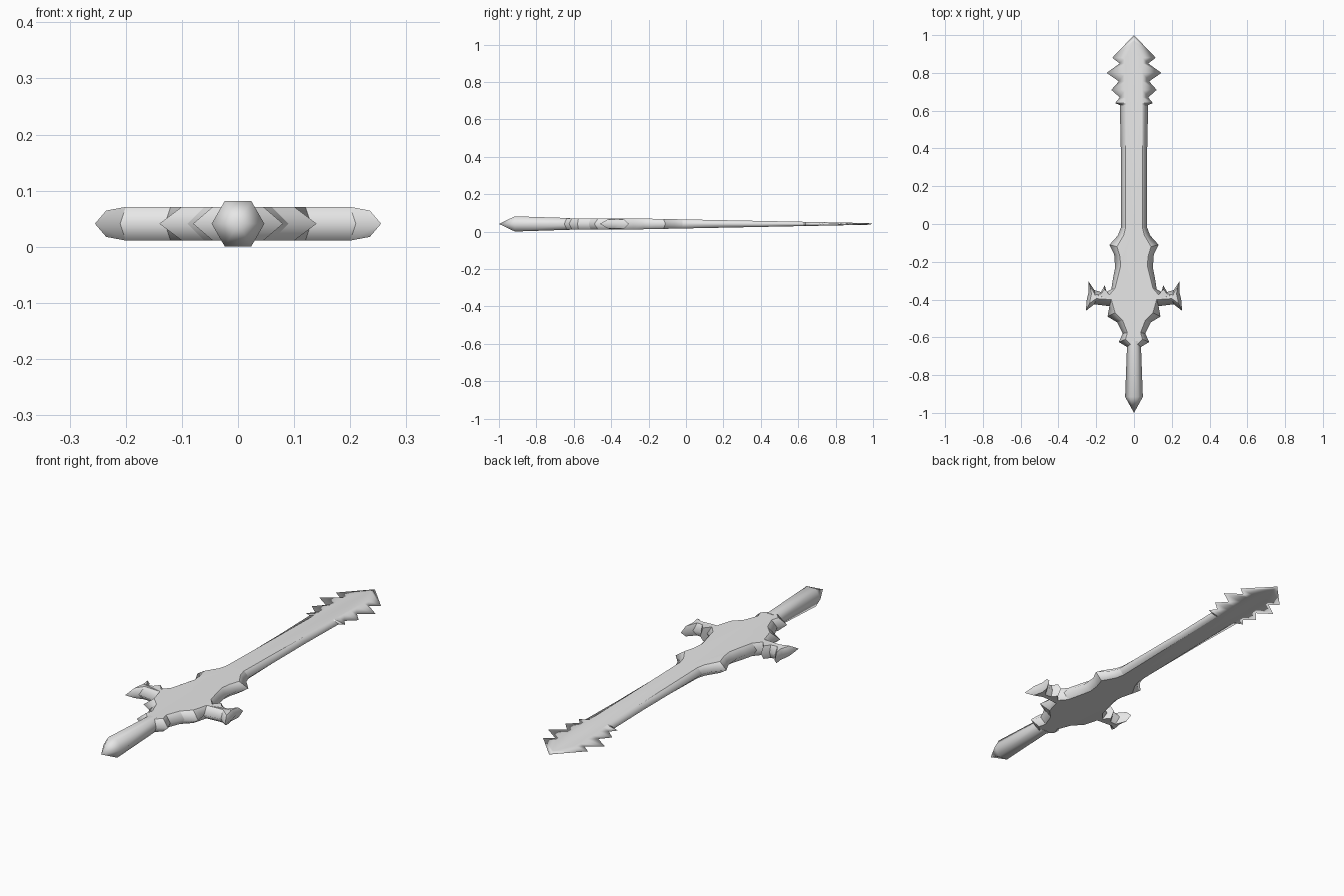
import bpy
import bmesh
import math

cube = bpy.data.objects.get("Cube")
if cube:
    bpy.data.objects.remove(cube, do_unlink=True)

MID_HEIGHT = 0.041

steel = bpy.data.materials.new("light grey metal")
steel.use_nodes = True
grey = (0.8, 0.8, 0.8, 1)
steel.diffuse_color = grey
steel.node_tree.nodes["Principled BSDF"].inputs["Base Color"].default_value = grey


def half_thickness(x, y):
    """Thick at the guard, tapering to the blade tip and the horn ends."""
    along = min(max((y + 0.3) / 1.3, 0), 1)
    thickness = 0.03 - 0.026 * along
    if x > 0.2:
        thickness *= 1 - 0.25 * (x - 0.2) / 0.04
    return thickness


def make_object(name, bm):
    mesh = bpy.data.meshes.new(name)
    bm.to_mesh(mesh)
    bm.free()
    mesh.materials.append(steel)
    obj = bpy.data.objects.new(name, mesh)
    bpy.context.collection.objects.link(obj)
    obj.location.z = MID_HEIGHT
    return obj


def shade(obj, smooth_angle):
    bpy.ops.object.select_all(action='DESELECT')
    obj.select_set(True)
    bpy.context.view_layer.objects.active = obj
    bpy.ops.object.shade_smooth_by_angle(angle=math.radians(smooth_angle))


def bevelled_plate(name, rim, ridge):
    """Quarter plate: flat face inside the ridge, sloping down to the rim."""
    bm = bmesh.new()
    outer = [bm.verts.new((x, y, 0)) for x, y in rim]
    inner = [bm.verts.new((x, y, half_thickness(x, y))) for x, y in ridge]
    for i in range(len(rim) - 1):
        bm.faces.new((outer[i], outer[i + 1], inner[i + 1], inner[i]))

    # Close the flat face along the centre line
    centre = []
    for x, y in (ridge[-1], ridge[0]):
        if x > 0:
            centre.append(bm.verts.new((0, y, half_thickness(0, y))))
    cap = bm.faces.new(inner + centre)
    bmesh.ops.recalc_face_normals(bm, faces=bm.faces[:])
    cap.normal_update()
    if cap.normal.z < 0:
        bmesh.ops.reverse_faces(bm, faces=bm.faces[:])
    bmesh.ops.triangulate(bm, faces=[cap], ngon_method='EAR_CLIP')

    obj = make_object(name, bm)
    shade(obj, 20)
    mirror = obj.modifiers.new("both sides", 'MIRROR')
    mirror.use_axis = (True, False, True)
    mirror.merge_threshold = 0.0005
    return obj


# Blade: straight edges, then barbs and an arrow-like tip
blade_rim = [
    (.07, -.02), (.07, .4), (.075, .63),
    (.1, .64), (.075, .67),
    (.12, .71), (.08, .755),
    (.145, .8), (.075, .85),
    (.115, .88), (0, 1),
]
blade_ridge = [(min(x, .045), y) for x, y in blade_rim[:-1]] + [(0, .97)]
bevelled_plate("blade", blade_rim, blade_ridge)

# Guard: each entry is a rim point followed by its ridge point
guard_sections = [
    # shoulder flare
    ((.07, -.02), (.045, -.02)), ((.085, -.06), (.055, -.06)),
    ((.13, -.11), (.09, -.12)), ((.105, -.16), (.075, -.17)),
    ((.1, -.23), (.07, -.22)), ((.11, -.28), (.085, -.28)),
    # small thorn
    ((.12, -.345), (.1, -.34)), ((.145, -.36), (.13, -.375)),
    ((.155, -.325), (.155, -.345)), ((.175, -.36), (.175, -.37)),
    # forked horn
    ((.21, -.35), (.205, -.375)), ((.24, -.305), (.232, -.33)),
    ((.24, -.36), (.225, -.37)), ((.25, -.4), (.23, -.39)),
    ((.255, -.46), (.235, -.42)), ((.21, -.425), (.2, -.395)),
    # lower waist and collar
    ((.13, -.435), (.12, -.4)), ((.14, -.49), (.1, -.47)),
    ((.09, -.52), (.06, -.51)), ((.06, -.58), (.035, -.575)),
    ((.08, -.625), (.045, -.61)), ((.03, -.655), (.015, -.64)),
    ((0, -.65), (0, -.64)),
]
bevelled_plate("guard",
               [rim for rim, ridge in guard_sections],
               [ridge for rim, ridge in guard_sections])


# Handle: six-sided grip that widens into a pointed pommel
def ring(bm, y, radius, sides=6):
    angles = [math.tau * i / sides for i in range(sides)]
    return [bm.verts.new((radius * math.cos(a), y, radius * math.sin(a)))
            for a in angles]


bm = bmesh.new()
front = ring(bm, -.915, .047)
back = ring(bm, -.62, .036)
tip = bm.verts.new((0, -1, 0))
bm.faces.new(back)
for i in range(len(front)):
    j = (i + 1) % len(front)
    bm.faces.new((front[i], front[j], back[j], back[i]))
    bm.faces.new((tip, front[j], front[i]))
bmesh.ops.recalc_face_normals(bm, faces=bm.faces[:])
handle = make_object("handle", bm)
shade(handle, 65)
